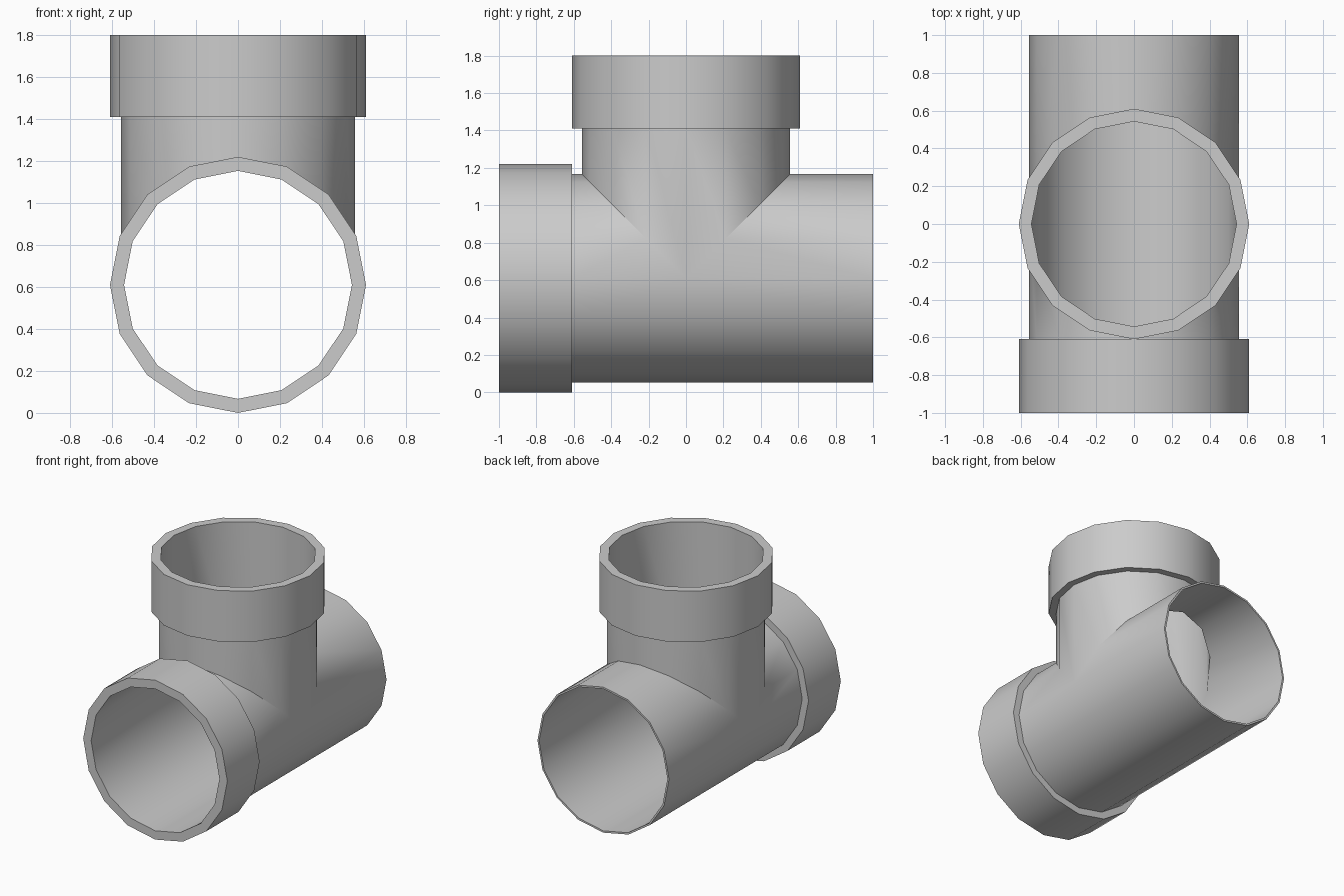
import bpy, bmesh
from math import sin, cos, tau
from mathutils import Vector

if "Cube" in bpy.data.objects:
    bpy.data.objects.remove(bpy.data.objects["Cube"])

SIDES = 16
BORE, PIPE, SOCKET = 0.543, 0.557, 0.61   # radii
CENTRE = Vector((0, 0, 0.61))             # where the pipe axes cross

# Profiles run from the outer mitre, round the open end, back to the bore mitre.
socket_front = [(PIPE, None), (PIPE, 0.61), (SOCKET, 0.61), (SOCKET, 1.0), (BORE, 1.0), (BORE, None)]
plain_back = [(PIPE, None), (PIPE, 1.0), (BORE, 1.0), (BORE, None)]
socket_top = [(PIPE, None), (PIPE, 0.8), (SOCKET, 0.8), (SOCKET, 1.19), (BORE, 1.19), (BORE, None)]


def add_arm(bm, profile, axis, up, mitre):
    """Sweep a profile round an axis; distance None means the mitred joint."""
    axis, up, side = Vector(axis), Vector(up), Vector((1, 0, 0))
    rings = []
    for r, d in profile:
        ring = []
        for i in range(SIDES):
            s, c = r * sin(tau * i / SIDES), r * cos(tau * i / SIDES)
            dist = mitre(c) if d is None else d
            ring.append(bm.verts.new(CENTRE + side * s + up * c + axis * dist))
        rings.append(ring)
    for a, b in zip(rings, rings[1:]):
        for i in range(SIDES):
            j = (i + 1) % SIDES
            bm.faces.new((a[i], a[j], b[j], b[i]))


bm = bmesh.new()
# Straight run: front socket and plain back end
add_arm(bm, socket_front, (0, -1, 0), (0, 0, 1), lambda c: max(0.0, c))
add_arm(bm, plain_back, (0, 1, 0), (0, 0, 1), lambda c: max(0.0, c))
# Upright branch with socket
add_arm(bm, socket_top, (0, 0, 1), (0, 1, 0), abs)
# Weld the arms along the mitres
bmesh.ops.remove_doubles(bm, verts=bm.verts, dist=0.0005)
bmesh.ops.recalc_face_normals(bm, faces=bm.faces)

mesh = bpy.data.meshes.new("pipe_tee")
bm.to_mesh(mesh)
bm.free()
tee = bpy.data.objects.new("pipe_tee", mesh)
bpy.context.collection.objects.link(tee)
bpy.context.view_layer.objects.active = tee
tee.select_set(True)
bpy.ops.object.shade_smooth_by_angle()
